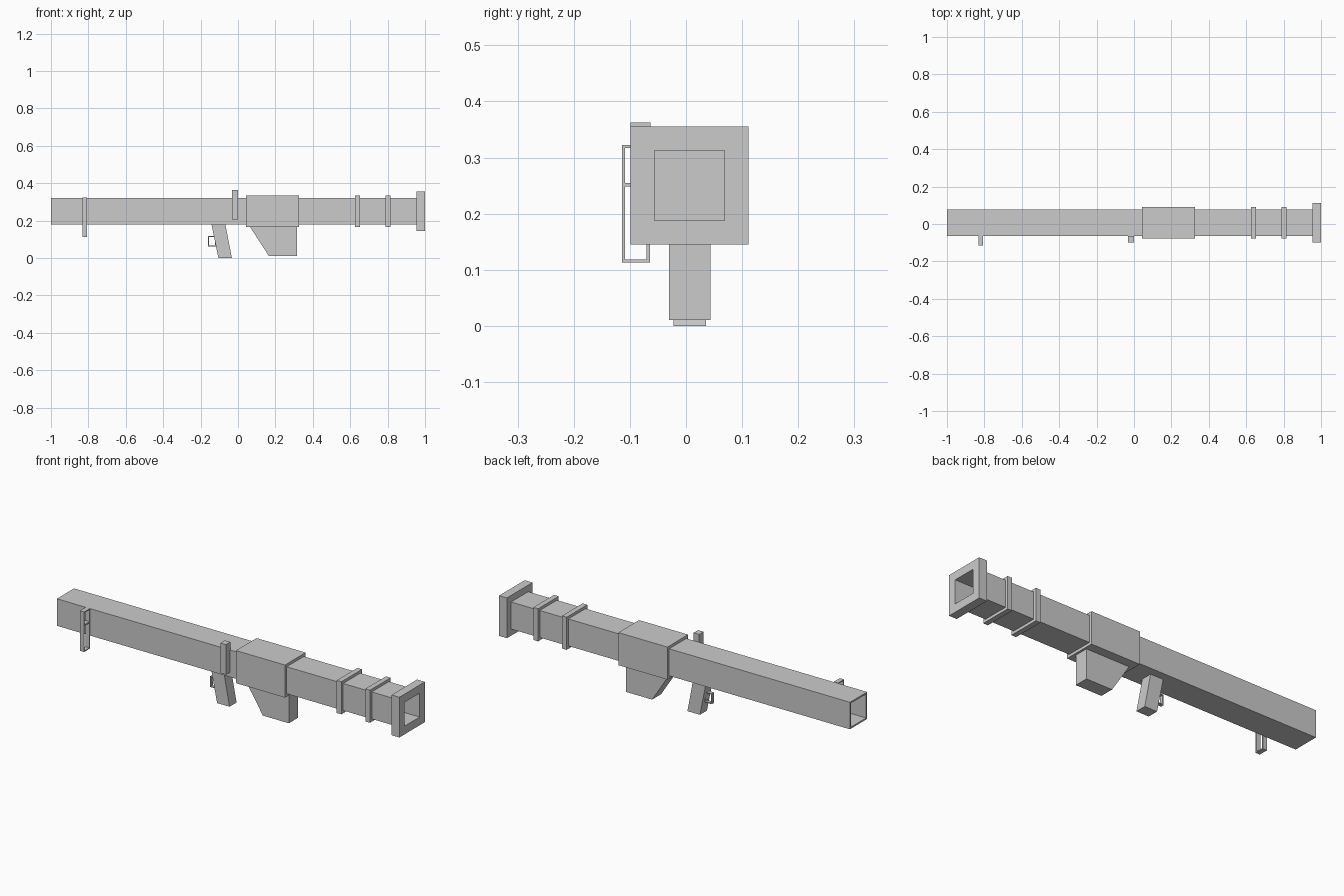
import bpy

if "Cube" in bpy.data.objects:
    bpy.data.objects.remove(bpy.data.objects["Cube"])

CY, CZ = 0.0065, 0.25      # bore axis
OUT, BORE = 0.0705, 0.0622  # tube half widths


def make(name, verts, faces):
    me = bpy.data.meshes.new(name)
    me.from_pydata(verts, [], faces)
    me.update()
    ob = bpy.data.objects.new(name, me)
    bpy.context.collection.objects.link(ob)
    return ob


def frame(name, loops):
    """Skin four square loops into a closed hollow frame."""
    verts = [v for loop in loops for v in loop]
    faces = []
    for k in range(4):
        a, b = 4 * k, 4 * ((k + 1) % 4)
        for i in range(4):
            j = (i + 1) % 4
            faces.append((a + i, b + i, b + j, a + j))
    return make(name, verts, faces)


def rect(a0, a1, b0, b1):
    return [(a0, b0), (a1, b0), (a1, b1), (a0, b1)]


def sleeve(name, x0, x1, outer, inner):
    """Square hollow section along the bore axis."""
    sq = lambda x, h: [(x, y, z) for y, z in rect(CY - h, CY + h, CZ - h, CZ + h)]
    return frame(name, [sq(x0, outer), sq(x0, inner), sq(x1, inner), sq(x1, outer)][::-1])


def prism(name, profile, y0, y1):
    """Extrude an anticlockwise x-z profile along y."""
    n = len(profile)
    verts = [(x, y, z) for y in (y0, y1) for x, z in profile]
    faces = [tuple(range(n)), tuple(range(2 * n - 1, n - 1, -1))]
    faces += [(i, i + n, (i + 1) % n + n, (i + 1) % n) for i in range(n)]
    return make(name, verts, faces)


def box(name, x0, x1, y0, y1, z0, z1):
    return prism(name, rect(x0, x1, z0, z1), y0, y1)


# Launch tube, open at both ends, with an inner bulkhead
sleeve("tube", -1.0, 1.0, OUT, BORE)
box("bore_bulkhead", 0.18, 0.19, CY - BORE, CY + BORE, CZ - BORE, CZ + BORE)

# Muzzle flange, reinforcing bands and receiver sleeve
sleeve("muzzle_flange", 0.955, 1.0, 0.105, BORE)
for i, x in enumerate((0.638, 0.803)):
    sleeve(f"band_{i + 1}", x - 0.0135, x + 0.0135, 0.085, OUT - 0.001)
sleeve("receiver", 0.043, 0.326, 0.085, OUT - 0.001)

# Shoulder block and pistol grip
prism("shoulder_block", [(0.165, 0.01), (0.315, 0.01), (0.315, 0.17), (0.062, 0.17)],
      CY - 0.037, CY + 0.037)
prism("grip", [(-0.105, 0.0), (-0.033, 0.0), (-0.068, 0.182), (-0.142, 0.182)],
      CY - 0.029, CY + 0.029)

# Trigger guard: flat loop ahead of the grip
gy = (CY - 0.009, CY + 0.009)
go, gi = rect(-0.16, -0.118, 0.062, 0.117), rect(-0.155, -0.123, 0.067, 0.112)
frame("trigger_guard", [[(x, y, z) for x, z in r] for r, y in
                        ((go, gy[0]), (gi, gy[0]), (gi, gy[1]), (go, gy[1]))])

# Side post sight
box("post_sight", -0.032, 0.0, -0.099, -0.063, 0.205, 0.362)

# Side frame sight with crossbar
so, si = rect(-0.114, -0.064, 0.113, 0.322), rect(-0.109, -0.070, 0.118, 0.317)
sx = (-0.832, -0.808)
frame("frame_sight", [[(x, y, z) for y, z in r] for r, x in
                      ((so, sx[0]), (si, sx[0]), (si, sx[1]), (so, sx[1]))][::-1])
box("sight_crossbar", sx[0], sx[1], -0.110, -0.066, 0.248, 0.255)
